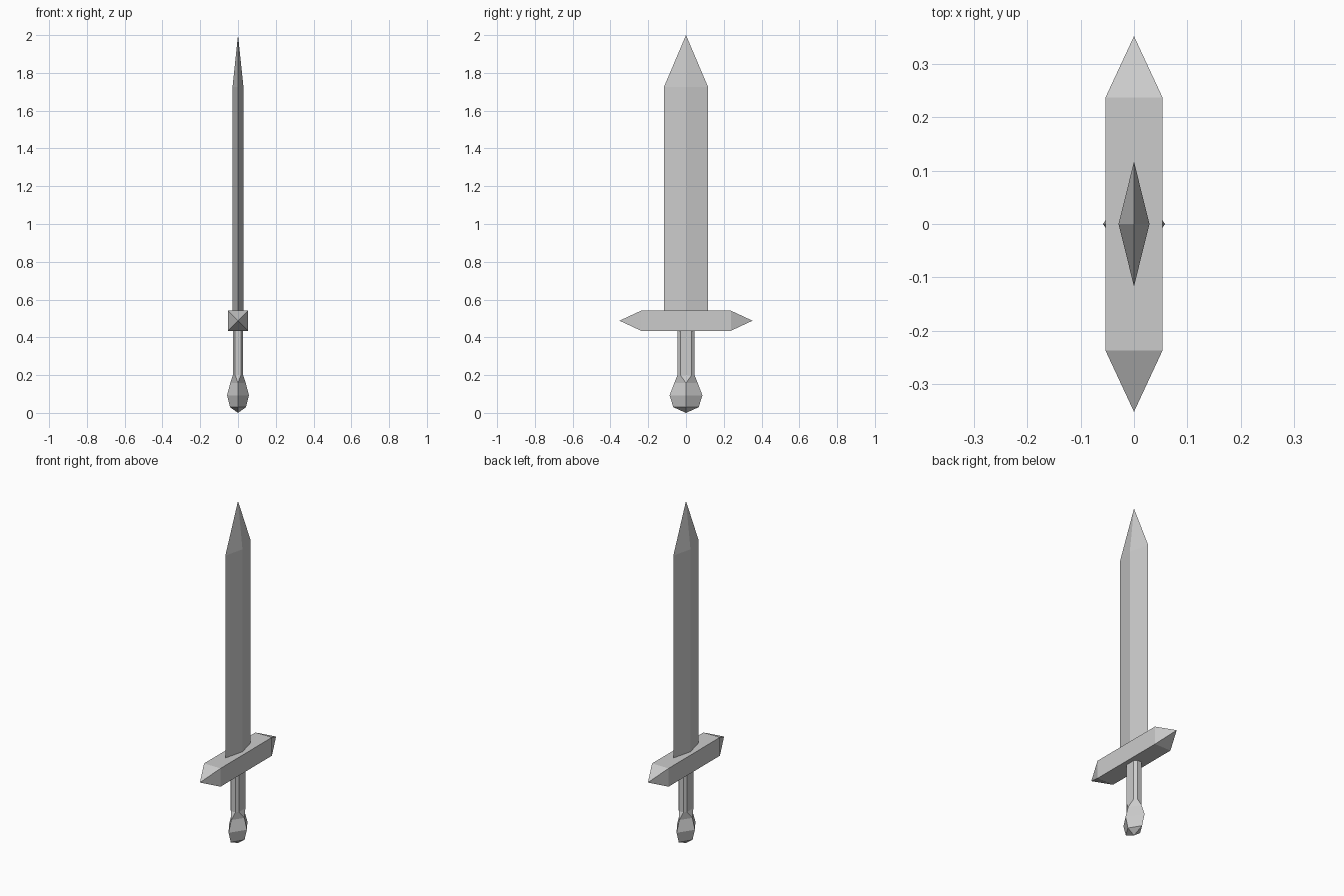
import bpy, bmesh
from mathutils import Matrix

if "Cube" in bpy.data.objects:
    bpy.data.objects.remove(bpy.data.objects["Cube"])


def loft(name, rings, matrix=Matrix()):
    """Loft chamfered-diamond rings (z, rx, ry, flat_x, flat_y); zero radius closes to a point."""
    bm = bmesh.new()
    loops = []
    for z, rx, ry, a, b in rings:
        pts = [(rx, -b), (rx, b), (a, ry), (-a, ry),
               (-rx, b), (-rx, -b), (-a, -ry), (a, -ry)]
        loops.append([bm.verts.new((x, y, z)) for x, y in pts])
    for lo, hi in zip(loops, loops[1:]):
        for i in range(8):
            j = (i + 1) % 8
            bm.faces.new((lo[i], lo[j], hi[j], hi[i]))
    bm.faces.new(loops[0][::-1])
    bm.faces.new(loops[-1])
    bmesh.ops.remove_doubles(bm, verts=bm.verts, dist=0.0005)
    bmesh.ops.transform(bm, matrix=matrix, verts=bm.verts)
    bmesh.ops.recalc_face_normals(bm, faces=bm.faces)
    mesh = bpy.data.meshes.new(name)
    bm.to_mesh(mesh)
    bm.free()
    obj = bpy.data.objects.new(name, mesh)
    bpy.context.collection.objects.link(obj)
    return obj


# Diamond-section blade with a pointed tip
loft("blade", [(0.53, 0.029, 0.117, 0, 0),
               (1.725, 0.029, 0.117, 0, 0),
               (2.0, 0, 0, 0, 0)])

# Square crossguard with pyramid ends, lofted along y
s = 0.0535
loft("crossguard", [(-0.352, 0, 0, 0, 0), (-0.237, s, s, s, s),
                    (0.237, s, s, s, s), (0.352, 0, 0, 0, 0)],
     Matrix.Translation((0, 0, 0.488)) @ Matrix.Rotation(-1.5707963, 4, 'X'))

# Eight-sided grip flowing into a four-sided pommel
loft("grip_and_pommel", [(0.005, 0, 0, 0, 0),
                         (0.0, 0, 0, 0, 0),
                         (0.03, 0.042, 0.067, 0, 0),
                         (0.093, 0.058, 0.087, 0, 0),
                         (0.158, 0.041, 0.062, 0, 0),
                         (0.2, 0.027, 0.045, 0.015, 0.03),
                         (0.44, 0.027, 0.045, 0.015, 0.03)][1:])
